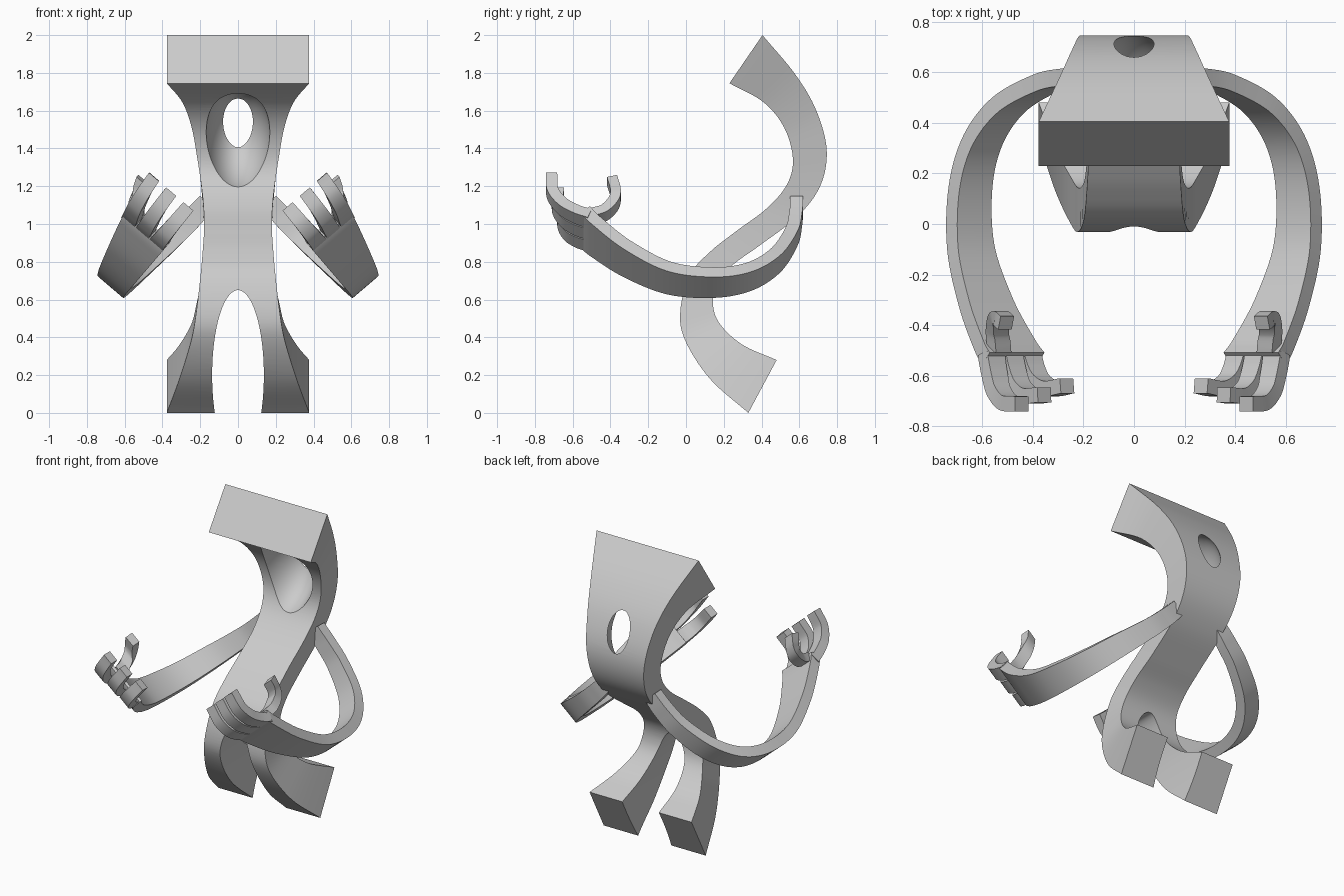
import bpy, bmesh
from math import radians
from mathutils import Vector

if "Cube" in bpy.data.objects:
    bpy.data.objects.remove(bpy.data.objects["Cube"])


def smooth(stations, n=8):
    """Catmull-Rom interpolation of tuples of any length."""
    p = [Vector(s) for s in stations]
    p = [2 * p[0] - p[1]] + p + [2 * p[-1] - p[-2]]
    out = []
    for i in range(1, len(p) - 2):
        a, b, c, d = p[i - 1:i + 3]
        for k in range(n):
            t = k / n
            out.append(0.5 * (2 * b + (c - a) * t + (2 * a - 5 * b + 4 * c - d) * t * t
                              + (3 * b - a - 3 * c + d) * t ** 3))
    return out + [p[-2]]


def shade(ob):
    bpy.ops.object.select_all(action='DESELECT')
    ob.select_set(True)
    bpy.context.view_layer.objects.active = ob
    bpy.ops.object.shade_smooth_by_angle(angle=radians(30))


def loft(name, rings):
    """Skin four-cornered rings and cap both ends."""
    bm = bmesh.new()
    vs = [[bm.verts.new(c) for c in r] for r in rings]
    for r, q in zip(vs, vs[1:]):
        for j in range(4):
            k = (j + 1) % 4
            bm.faces.new((r[j], r[k], q[k], q[j]))
    bm.faces.new(vs[0])
    bm.faces.new(vs[-1])
    bmesh.ops.recalc_face_normals(bm, faces=bm.faces)
    me = bpy.data.meshes.new(name)
    bm.to_mesh(me)
    bm.free()
    ob = bpy.data.objects.new(name, me)
    bpy.context.collection.objects.link(ob)
    return ob


def cut(ob, cutter):
    bpy.context.view_layer.objects.active = ob
    m = ob.modifiers.new("cut", 'BOOLEAN')
    m.operation, m.object, m.solver = 'DIFFERENCE', cutter, 'EXACT'
    bpy.ops.object.modifier_apply(modifier=m.name)
    bpy.data.objects.remove(cutter)


# S-shaped body: front y, z, back y, z, half width
body_stations = [
    (.23, 1.745, .405, 2.0, .377), (.41, 1.645, .58, 1.79, .295),
    (.52, 1.51, .69, 1.60, .245), (.566, 1.345, .745, 1.39, .215),
    (.535, 1.21, .71, 1.20, .195), (.43, 1.085, .59, 1.04, .182),
    (.27, .965, .395, .89, .18), (.13, .855, .25, .785, .187),
    (.02, .73, .165, .685, .198), (-.03, .54, .143, .575, .22),
    (-.005, .385, .18, .47, .247), (.127, .18, .30, .36, .31),
    (.33, 0, .48, .28, .377)]
body = loft("body", [[(-w, fy, fz), (w, fy, fz), (w, by, bz), (-w, by, bz)]
                     for fy, fz, by, bz, w in smooth(body_stations)])

# Arch between the legs
bpy.ops.mesh.primitive_cylinder_add(vertices=96, radius=1, depth=2, location=(0, .3, .2),
                                    rotation=(radians(90), 0, 0))
arch = bpy.context.object
arch.scale = (.137, .45, 1)
cut(body, arch)

# Hollow face opening out through the back
bpy.ops.mesh.primitive_uv_sphere_add(segments=64, ring_count=40, radius=1,
                                     location=(0, .435, 1.445), rotation=(radians(20), 0, 0))
hollow = bpy.context.object
hollow.scale = (.178, .328, .265)
cut(body, hollow)
shade(body)


def band(name, stations, thick):
    """Curved strap in the tilted arm plane: outer y, v along the plane, s0-s1 across it."""
    pts = smooth(stations)
    rings = []
    for i, (y, v, s0, s1) in enumerate(pts):
        a, b = pts[max(i - 1, 0)], pts[min(i + 1, len(pts) - 1)]
        t = Vector((b[0] - a[0], b[1] - a[1])).normalized() * thick
        iy, iv = y - t.y, v + t.x
        rings.append([(.65 * q + .76 * s, p, .65 * s - .76 * q)
                      for p, q, s in ((y, v, s0), (y, v, s1), (iy, iv, s1), (iy, iv, s0))])
    ob = loft(name, rings)
    shade(ob)
    ob.modifiers.new("mirror", 'MIRROR')
    return ob


# Arms
band("arm", [(.62, -.74, .80, .90), (.615, -.62, .80, .91), (.59, -.47, .81, .93),
             (.50, -.27, .83, .97), (.35, -.13, .845, 1.0), (.15, -.07, .855, 1.025),
             (-.1, -.09, .86, 1.05), (-.33, -.21, .86, 1.09), (-.50, -.35, .86, 1.13),
             (-.56, -.415, .86, 1.145)], .068)

# Three curled fingers per hand
for k in range(3):
    base, tip, dy = .908 + .095 * k, .91 + .12 * k, .036 * (2 - k)
    path = [(-.52, -.385, 0), (-.60, -.415, .15), (-.68, -.465, .45),
            (-.735, -.55, .75), (-.742, -.66, 1)]
    band(f"finger_{k + 1}", [(y + dy * f, v, base + (tip - base) * f - .045 + .01 * f,
                              base + (tip - base) * f + .045 - .01 * f)
                             for y, v, f in path], .06)

# Thumb
band("thumb", [(-.50, -.415, 1.04, 1.12), (-.42, -.43, 1.06, 1.14), (-.36, -.48, 1.09, 1.17),
               (-.345, -.54, 1.12, 1.19), (-.365, -.615, 1.15, 1.22)], -.055)
